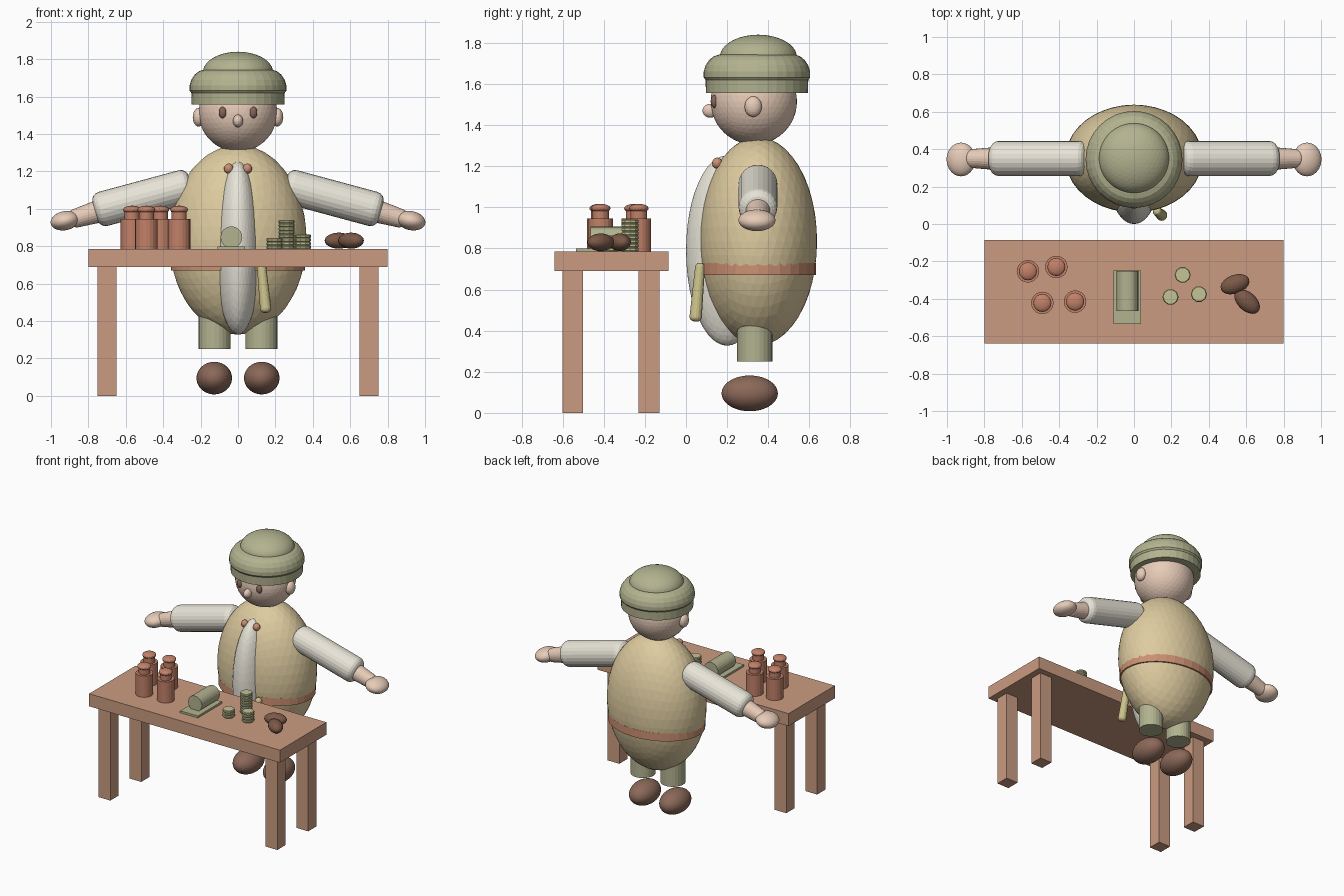
import bpy, bmesh, math
from mathutils import Vector, Matrix

if "Cube" in bpy.data.objects:
    bpy.data.objects.remove(bpy.data.objects["Cube"])

COLOURS = {
    "wood": (.60, .33, .22), "tan": (.73, .60, .35), "olive": (.45, .45, .28),
    "skin": (.80, .60, .48), "leather": (.26, .14, .10), "linen": (.80, .77, .68),
    "belt": (.60, .28, .17), "horn": (.60, .54, .26), "clay": (.54, .22, .14),
    "crust": (.20, .10, .065), "coin": (.55, .55, .30), "eye": (.24, .13, .10),
}
MATS = {}
for key, rgb in COLOURS.items():
    MATS[key] = bpy.data.materials.new(key)
    MATS[key].diffuse_color = (*rgb, 1)


def finish(bm, name, mat):
    bmesh.ops.recalc_face_normals(bm, faces=bm.faces)
    me = bpy.data.meshes.new(name)
    bm.to_mesh(me)
    bm.free()
    me.materials.append(MATS[mat])
    ob = bpy.data.objects.new(name, me)
    bpy.context.collection.objects.link(ob)
    return ob


def box(name, mat, lo, hi):
    lo, hi = Vector(lo), Vector(hi)
    bm = bmesh.new()
    bmesh.ops.create_cube(bm, size=1)
    bmesh.ops.scale(bm, vec=hi - lo, verts=bm.verts)
    bmesh.ops.translate(bm, vec=(lo + hi) / 2, verts=bm.verts)
    return finish(bm, name, mat)


def ellipsoid(name, mat, centre, radii, rot=None, sub=4):
    bm = bmesh.new()
    bmesh.ops.create_icosphere(bm, subdivisions=sub, radius=1)
    m = Matrix.Translation(centre) @ (rot or Matrix()) @ Matrix.Diagonal((*radii, 1))
    bm.transform(m)
    return finish(bm, name, mat)


def lathe(bm, profile, sides):
    # closed solid of revolution around z from (radius, z) points
    rings = [[bm.verts.new((r * math.cos(2 * math.pi * i / sides),
                            r * math.sin(2 * math.pi * i / sides), z))
              for i in range(sides)] for r, z in profile]
    for a, b in zip(rings, rings[1:]):
        for i in range(sides):
            j = (i + 1) % sides
            bm.faces.new((a[i], a[j], b[j], b[i]))
    bm.faces.new(rings[0][::-1])
    bm.faces.new(rings[-1])


def turned(name, mat, profile, centre=(0, 0, 0), scale=(1, 1, 1), sides=24):
    bm = bmesh.new()
    lathe(bm, profile, sides)
    bm.transform(Matrix.Translation(centre) @ Matrix.Diagonal((*scale, 1)))
    return finish(bm, name, mat)


def rod(name, mat, p, q, r1, r2, rounding=0.0, sides=24):
    # cylinder or cone between two points with rounded ends
    p, q = Vector(p), Vector(q)
    length = (q - p).length
    steps = [k * math.pi / 8 for k in range(5)] if rounding else [math.pi / 2]
    start = [(r1 - rounding * (1 - math.sin(a)), rounding * (1 - math.cos(a)))
             for a in steps]
    end = [(r2 - rounding * (1 - math.sin(a)), length - rounding * (1 - math.cos(a)))
           for a in reversed(steps)]
    bm = bmesh.new()
    lathe(bm, start + end, sides)
    bm.transform(Matrix.Translation(p) @ (q - p).to_track_quat('Z', 'Y').to_matrix().to_4x4())
    return finish(bm, name, mat)


# Table
TOP = .785
box("table_top", "wood", (-.8, -.64, .69), (.8, -.085, TOP))
for x in (-.7, .7):
    for y in (-.55, -.18):
        box("table_leg", "wood", (x - .05, y - .05, 0), (x + .05, y + .05, .69))

# Torso, apron and belt
ellipsoid("torso", "tan", (0, .35, .835), (.367, .288, .507))
ellipsoid("apron", "linen", (0, .2, .79), (.122, .2, .463))
turned("belt", "belt", [(1, .67), (1, .73)], (0, .35, 0), (.357, .283, 1), 32)
rod("belt_horn", "horn", (.122, .07, .73), (.15, .045, .445), .024, .03, .022, 16)

# Head
ellipsoid("head", "skin", (0, .33, 1.515), (.21, .21, .21))
ellipsoid("nose", "skin", (0, .118, 1.47), (.027, .038, .034), sub=3)

# Hat: thick rolled brim and low crown
turned("hat_brim", "olive",
       [(.19, 1.557), (.248, 1.557), (.25, 1.62), (.259, 1.632), (.259, 1.66),
        (.25, 1.69), (.232, 1.717), (.21, 1.735), (.185, 1.743), (.1, 1.745)],
       (0, .345, 0), sides=32)
ellipsoid("hat_crown", "olive", (0, .352, 1.73), (.188, .188, .11))

# Mirrored parts
for s in (-1, 1):
    ellipsoid("ear", "skin", (s * .21, .327, 1.49), (.032, .042, .05), sub=3)
    ellipsoid("eye", "eye", (s * .082, .138, 1.515), (.021, .018, .031), sub=3)
    ellipsoid("button", "belt", (s * .05, .152, 1.215), (.025, .025, .027), sub=3)
    rod("sleeve", "linen", (s * .25, .35, 1.127), (s * .765, .35, .988), .094, .094, .045)
    rod("forearm", "skin", (s * .70, .35, 1.0), (s * .89, .35, .943), .063, .05, .02)
    ellipsoid("hand", "skin", (s * .925, .345, .937), (.078, .09, .051),
              Matrix.Rotation(math.radians(s * 12), 4, 'Y'))
    rod("trouser_leg", "olive", (s * .125, .335, .25), (s * .125, .335, .5), .086, .086)
    ellipsoid("boot", "leather", (s * .127, .31, .095), (.095, .137, .087))

# Clay bottles with stoppers
for x, y in ((-.567, -.253), (-.415, -.23), (-.49, -.422), (-.315, -.415)):
    turned("bottle", "clay", [(.06, TOP), (.06, .945), (.04, .945), (.04, .99)],
           (x, y, 0), sides=20)
    ellipsoid("stopper", "clay", (x, y, .995), (.048, .048, .022), sub=3)

# Cloth roll on a folded sheet
box("cloth_sheet", "olive", (-.11, -.535, TOP), (.038, -.248, .80))
rod("cloth_roll", "olive", (-.035, -.465, .848), (-.035, -.25, .848), .058, .058)

# Coin stacks
for x, y, count in ((.26, -.272, 8), (.195, -.39, 3), (.347, -.375, 4)):
    for k in range(count):
        z = TOP + k * .0195
        turned("coin", "coin", [(.039, z), (.043, z + .005), (.043, z + .0145), (.039, z + .0195)],
               (x, y, 0), sides=10)

# Bread loaves
for x, y, angle in ((.54, -.322, 20), (.605, -.415, -42)):
    ellipsoid("loaf", "crust", (x, y, .83), (.08, .05, .043),
              Matrix.Rotation(math.radians(angle), 4, 'Z'), 3)

for m in bpy.data.materials:
    if m.users and not m.is_grease_pencil:
        m.use_nodes = True
        m.node_tree.nodes["Principled BSDF"].inputs["Base Color"].default_value = m.diffuse_color
